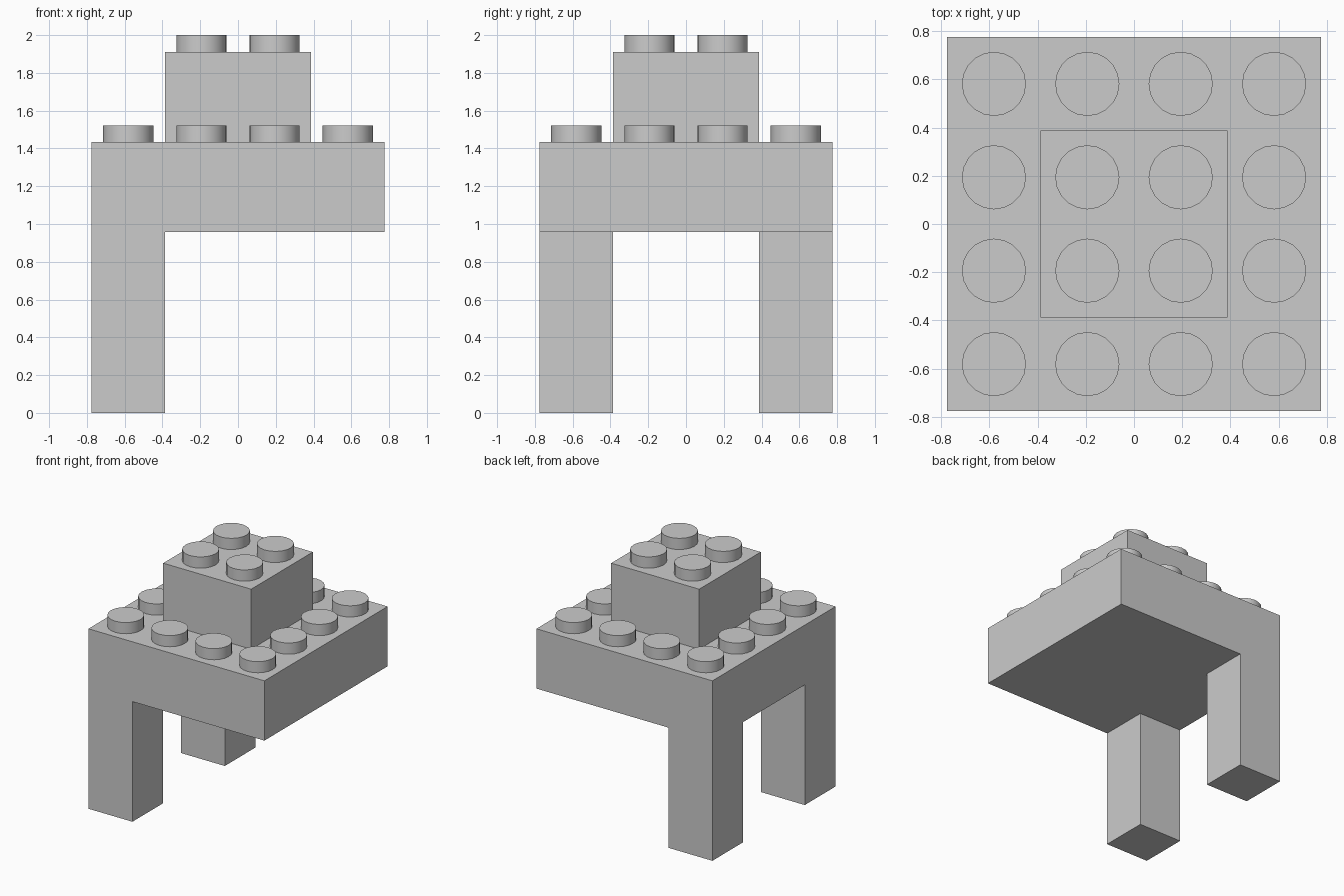
import bpy, bmesh, math
from mathutils import Vector

if "Cube" in bpy.data.objects:
    bpy.data.objects.remove(bpy.data.objects["Cube"])

P = 0.3875            # stud pitch
LEG_TOP, BODY_TOP, BLOCK_TOP = 0.957, 1.433, 1.911
STUD_R, STUD_H = 0.133, 0.089


def finish(bm, name):
    bmesh.ops.dissolve_limit(bm, angle_limit=0.01, verts=bm.verts, edges=bm.edges)
    bmesh.ops.recalc_face_normals(bm, faces=bm.faces)
    mesh = bpy.data.meshes.new(name)
    bm.to_mesh(mesh)
    bm.free()
    obj = bpy.data.objects.new(name, mesh)
    bpy.context.collection.objects.link(obj)
    return obj


def extrude(bm, faces, dz):
    out = bmesh.ops.extrude_face_region(bm, geom=faces)["geom"]
    verts = [g for g in out if isinstance(g, bmesh.types.BMVert)]
    bmesh.ops.translate(bm, verts=verts, vec=Vector((0, 0, dz)))


def slab(n, z0, z1):
    bm = bmesh.new()
    bmesh.ops.create_grid(bm, x_segments=n, y_segments=n, size=n * P / 2)
    bmesh.ops.translate(bm, verts=bm.verts, vec=Vector((0, 0, z0)))
    extrude(bm, bm.faces[:], z1 - z0)
    return bm


def stud(name, x, y, z):
    bpy.ops.mesh.primitive_cylinder_add(vertices=20, radius=STUD_R, depth=STUD_H,
                                        location=(x, y, z + STUD_H / 2))
    bpy.context.object.name = name
    bpy.ops.object.shade_smooth_by_angle(angle=math.radians(30))


# Wide body with two legs pulled down from its left corners
bm = slab(4, LEG_TOP, BODY_TOP)
corners = []
for f in bm.faces:
    c = f.calc_center_median()
    if abs(c.z - LEG_TOP) < 1e-4 and c.x < -P and abs(c.y) > P:
        corners.append(f)
extrude(bm, corners, -LEG_TOP)
finish(bm, "body_with_legs")

# Small block in the middle of the body
finish(slab(2, BODY_TOP, BLOCK_TOP), "upper_block")

# Studs: outer ring on the body, inner four on the block
for i in range(4):
    for j in range(4):
        inner = i in (1, 2) and j in (1, 2)
        stud("upper_stud" if inner else "body_stud",
             (i - 1.5) * P, (j - 1.5) * P, BLOCK_TOP if inner else BODY_TOP)
